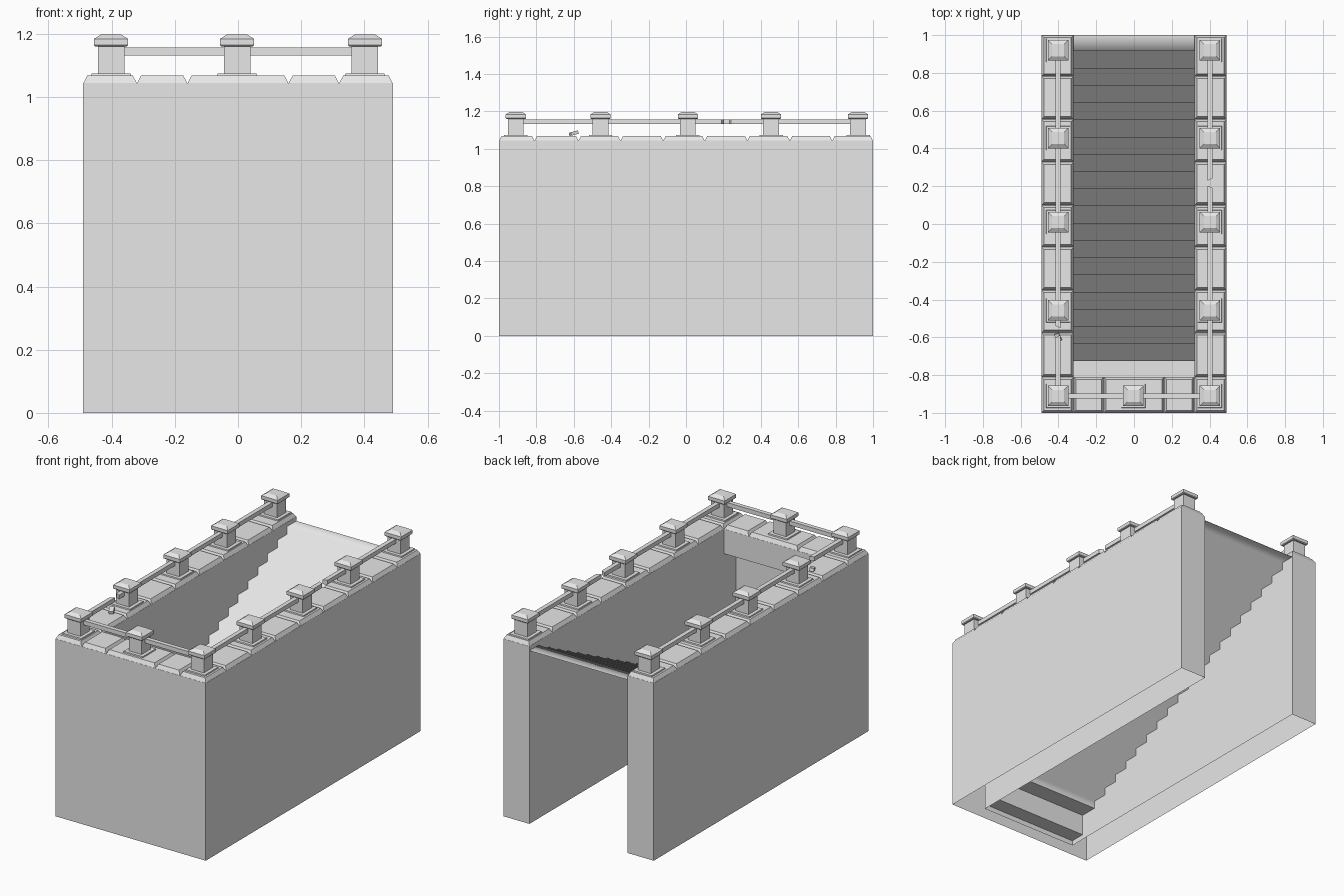
import bpy, bmesh, math
from mathutils import Matrix, Vector

cube = bpy.data.objects.get("Cube")
if cube:
    bpy.data.objects.remove(cube, do_unlink=True)

stone = bpy.data.materials.new("grey_stone")
stone.use_nodes = True
stone.diffuse_color = (0.8, 0.8, 0.8, 1)
stone.node_tree.nodes["Principled BSDF"].inputs["Base Color"].default_value = (0.8, 0.8, 0.8, 1)


def finish(bm, name, smooth=False, fix=True):
    if fix:
        bmesh.ops.recalc_face_normals(bm, faces=bm.faces)
    for f in bm.faces:
        f.smooth = smooth
    mesh = bpy.data.meshes.new(name)
    bm.to_mesh(mesh)
    bm.free()
    mesh.materials.append(stone)
    ob = bpy.data.objects.new(name, mesh)
    bpy.context.collection.objects.link(ob)
    return ob


def loft(bm, rings, cap_bottom=True):
    """Stack of rectangles (x0, x1, y0, y1, z) joined into a solid."""
    loops = []
    for x0, x1, y0, y1, z in rings:
        loops.append([bm.verts.new(p) for p in
                      ((x0, y0, z), (x1, y0, z), (x1, y1, z), (x0, y1, z))])
    for a, b in zip(loops, loops[1:]):
        for i in range(4):
            j = (i + 1) % 4
            bm.faces.new((a[i], a[j], b[j], b[i]))
    bm.faces.new(loops[-1])
    if cap_bottom:
        bm.faces.new(loops[0][::-1])


def box(name, x0, x1, y0, y1, z0, z1):
    bm = bmesh.new()
    loft(bm, [(x0, x1, y0, y1, z0), (x0, x1, y0, y1, z1)])
    return finish(bm, name)


def strip(name, profile, half, smooth=False):
    """Sheet swept across x along a (y, z) profile, facing up."""
    bm = bmesh.new()
    rows = [[bm.verts.new((s * half, y, z)) for s in (-1, 1)] for y, z in profile]
    for a, b in zip(rows, rows[1:]):
        bm.faces.new((a[1], a[0], b[0], b[1]))
    return finish(bm, name, smooth, fix=False)


OUT, INN, FRONT = 0.49, 0.32, -0.81
WALL_TOP, STONE_TOP = 1.045, 1.068

# Hollow U-shaped wall, open underneath and at the back
bm = bmesh.new()
outline = [(-OUT, 1), (-OUT, -1), (OUT, -1), (OUT, 1),
           (INN, 1), (INN, -0.92), (-INN, -0.92), (-INN, 1)]
low = [bm.verts.new((x, y, 0)) for x, y in outline]
high = [bm.verts.new((x, y, WALL_TOP)) for x, y in outline]
for i in range(len(outline)):
    j = (i + 1) % len(outline)
    bm.faces.new((low[i], low[j], high[j], high[i]))
bm.faces.new(high)
finish(bm, "wall_shell")

# Lintel over the recess in the front wall
box("front_lintel", -INN, INN, -0.92, FRONT, 0.9, WALL_TOP)

# Coping stones with chamfered tops
bm = bmesh.new()


def coping(x0, x1, y0, y1):
    c = 0.013
    loft(bm, [(x0, x1, y0, y1, WALL_TOP - 0.002),
              (x0 + c, x1 - c, y0 + c, y1 - c, STONE_TOP)])


cuts = [-1, FRONT, -0.575, -0.35, -0.122, 0.1, 0.328, 0.555, 0.782, 1]
for a, b in zip(cuts, cuts[1:]):
    coping(-OUT, -INN, a, b)
    coping(INN, OUT, a, b)
for a, b in ((-INN, -0.16), (-0.16, 0.16), (0.16, INN)):
    coping(a, b, -1, FRONT)
finish(bm, "coping_stones")

# Smooth shaded stair flight descending towards the front
STEPS, TOP, LANDING = 19, 1.02, 0.155
run, rise = 0.0912, (TOP - LANDING) / STEPS
profile = [(1, TOP)]
for i in range(STEPS):
    y = 0.915 - run * i
    profile += [(y, TOP - rise * i), (y, TOP - rise * (i + 1))]
strip("stair_flight", profile, INN, smooth=True)

# Landing and lower floor under the lintel
strip("stair_landing", [profile[-1], (-0.83, LANDING), (-0.83, 0.03), (-0.92, 0.03)], INN)

# Railing posts with base plate, shaft and hipped cap
SIDE, ROW = 0.402, -0.91
posts_y = [ROW, -0.457, 0.01, 0.455, 0.92]
bm = bmesh.new()


def post(x, y):
    def ring(h, z):
        return (x - h, x + h, y - h, y + h, z)
    loft(bm, [ring(0.064, STONE_TOP - 0.004), ring(0.062, 1.075)])
    loft(bm, [ring(0.042, 1.07), ring(0.042, 1.163)])
    loft(bm, [ring(0.050, 1.16), ring(0.054, 1.164), ring(0.054, 1.184), ring(0.032, 1.198)])


for y in posts_y:
    post(-SIDE, y)
    post(SIDE, y)
post(-0.003, ROW)
finish(bm, "railing_posts")

# Rails, each side broken in one place
HALF = 0.013


def side_rail(name, x, y0, y1, slant0=0, slant1=0):
    ob = box(name, x - HALF, x + HALF, y0, y1, 1.132, 1.157)
    # Ragged slanted ends where the rail has snapped
    for v in ob.data.vertices:
        slant = slant0 if v.co.y < (y0 + y1) / 2 else slant1
        v.co.y += slant * (1 if v.co.x > x else -1)


box("front_rail", -SIDE, SIDE, ROW - HALF, ROW + HALF, 1.132, 1.157)
side_rail("left_rail_front", SIDE, ROW, 0.197, 0, -0.006)
side_rail("left_rail_back", SIDE, 0.235, 0.92, 0.006, 0)
side_rail("right_rail_front", -SIDE, ROW, -0.595, 0, 0.008)
side_rail("right_rail_back", -SIDE, -0.545, 0.92, -0.006, 0)

# Fallen rail fragment lying on the coping
chunk = box("rail_fragment", -HALF, HALF, -0.022, 0.022, -0.009, 0.009)
chunk.data.transform(Matrix.Translation(Vector((-SIDE, -0.6, 1.083)))
                     @ Matrix.Rotation(math.radians(15), 4, 'X')
                     @ Matrix.Rotation(math.radians(25), 4, 'Z'))
